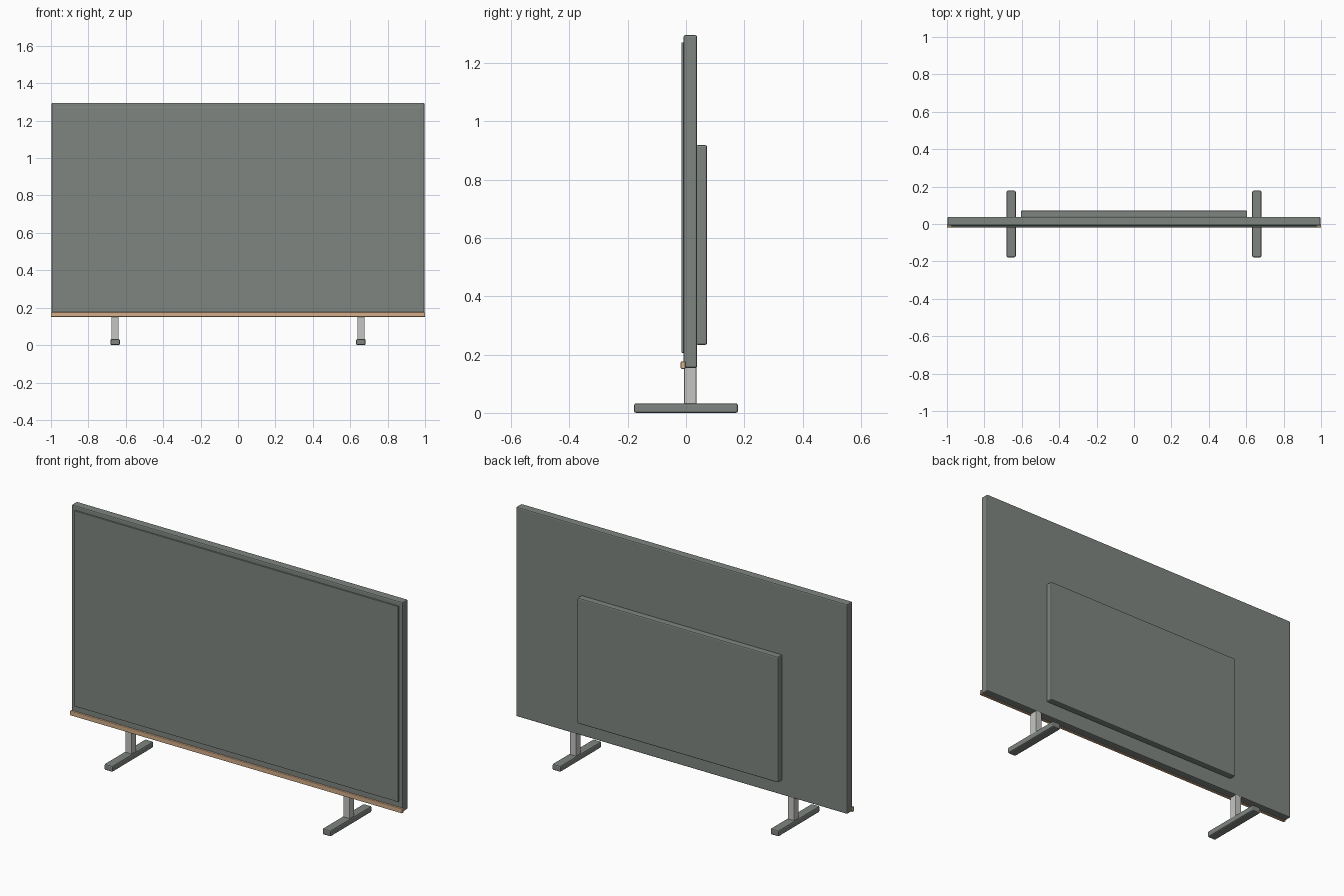
import bpy
import bmesh
from mathutils import Vector

cube = bpy.data.objects.get("Cube")
if cube:
    bpy.data.objects.remove(cube, do_unlink=True)


def make_material(name, r, g, b):
    mat = bpy.data.materials.new(name)
    mat.use_nodes = True
    mat.diffuse_color = (r, g, b, 1)
    mat.node_tree.nodes["Principled BSDF"].inputs["Base Color"].default_value = (r, g, b, 1)
    return mat


charcoal = make_material("charcoal_grey", 0.21, 0.235, 0.214)
oak = make_material("light_oak", 0.66, 0.42, 0.25)
steel = make_material("brushed_steel", 0.56, 0.56, 0.55)


def box(name, low, high, mat, bevel=0.0):
    """Box between two corners with softly rounded edges."""
    low, high = Vector(low), Vector(high)
    size = high - low
    bm = bmesh.new()
    bmesh.ops.create_cube(bm, size=1)
    bmesh.ops.scale(bm, vec=size, verts=bm.verts)
    mesh = bpy.data.meshes.new(name)
    bm.to_mesh(mesh)
    bm.free()
    obj = bpy.data.objects.new(name, mesh)
    obj.location = (low + high) / 2
    bpy.context.collection.objects.link(obj)
    mesh.materials.append(mat)
    if bevel:
        mod = obj.modifiers.new("rounded_edges", "BEVEL")
        mod.width = bevel
        mod.segments = 2
    return obj


# Panel: slim housing, raised display and rear electronics cover
box("housing", (-0.997, -0.008, 0.154), (0.997, 0.038, 1.295), charcoal, 0.006)
box("display", (-0.975, -0.015, 0.206), (0.975, -0.004, 1.27), charcoal, 0.001)
box("rear_cover", (-0.605, 0.034, 0.233), (0.605, 0.072, 0.918), charcoal, 0.006)

# Wooden trim along the lower front edge
box("front_trim", (-1, -0.018, 0.151), (1, -0.002, 0.176), oak, 0.003)

# Stand: a post and a long foot on each side
for side, sign in (("left", 1), ("right", -1)):
    x = sign * 0.657
    box(side + "_post", (x - 0.019, -0.006, 0.025), (x + 0.019, 0.036, 0.16), steel, 0.003)
    box(side + "_foot", (x - 0.025, -0.178, 0), (x + 0.025, 0.178, 0.033), charcoal, 0.007)
